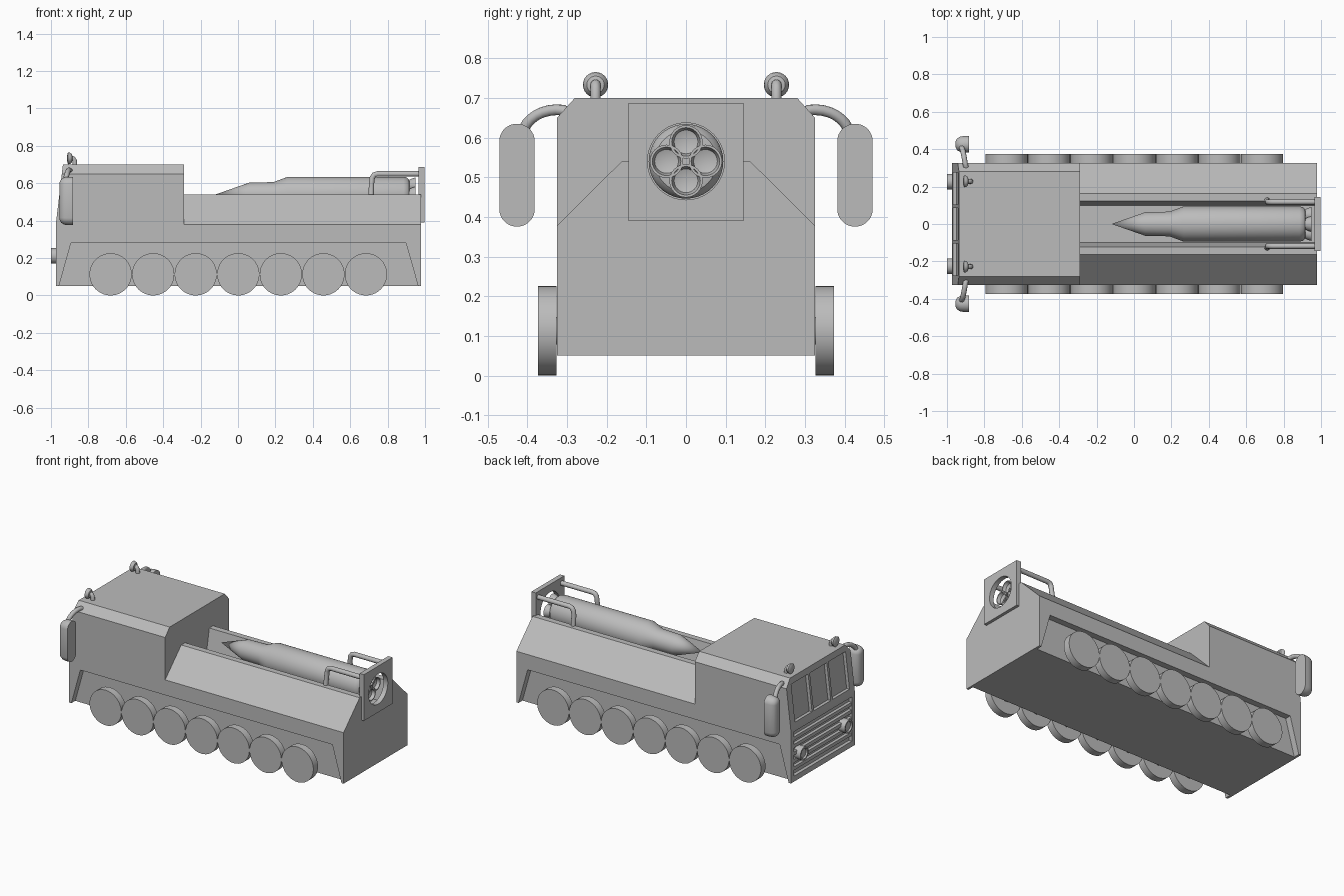
import bpy, bmesh, math
from mathutils import Vector, Matrix

if "Cube" in bpy.data.objects:
    bpy.data.objects.remove(bpy.data.objects["Cube"])

grey = bpy.data.materials.new("plain_grey")
grey.diffuse_color = (0.5, 0.5, 0.5, 1)
grey.use_nodes = True
grey.node_tree.nodes["Principled BSDF"].inputs["Base Color"].default_value = grey.diffuse_color


def activate(ob):
    bpy.ops.object.select_all(action='DESELECT')
    ob.select_set(True)
    bpy.context.view_layer.objects.active = ob


def finish(name, bm, smooth=False):
    bmesh.ops.recalc_face_normals(bm, faces=bm.faces)
    me = bpy.data.meshes.new(name)
    bm.to_mesh(me)
    bm.free()
    me.materials.append(grey)
    ob = bpy.data.objects.new(name, me)
    bpy.context.collection.objects.link(ob)
    if smooth:
        activate(ob)
        bpy.ops.object.shade_smooth_by_angle(angle=math.radians(35))
    return ob


def prism_bm(pts, axis, a, b):
    """Extrude a 2D outline along x (pts are y,z) or y (pts are x,z)."""
    bm = bmesh.new()
    put = (lambda p, t: (t, p[0], p[1])) if axis == 'x' else (lambda p, t: (p[0], t, p[1]))
    f = bm.faces.new([bm.verts.new(put(p, a)) for p in pts])
    ext = bmesh.ops.extrude_face_region(bm, geom=[f])
    d = (b - a, 0, 0) if axis == 'x' else (0, b - a, 0)
    bmesh.ops.translate(bm, vec=d, verts=[v for v in ext['geom'] if isinstance(v, bmesh.types.BMVert)])
    return bm


def prism(name, pts, axis, a, b):
    return finish(name, prism_bm(pts, axis, a, b))


def box(name, x0, x1, y0, y1, z0, z1):
    return prism(name, [(y0, z0), (y1, z0), (y1, z1), (y0, z1)], 'x', x0, x1)


def lathe(name, prof, origin, axis='x', n=32):
    """Revolve (position, radius) points about an axis through origin."""
    bm = bmesh.new()
    vs = [bm.verts.new((p, r, 0)) for p, r in prof]
    es = [bm.edges.new(e) for e in zip(vs, vs[1:])]
    bmesh.ops.spin(bm, geom=vs + es, cent=(0, 0, 0), axis=(1, 0, 0), angle=2 * math.pi, steps=n)
    bmesh.ops.remove_doubles(bm, verts=bm.verts, dist=1e-5)
    if axis == 'y':
        bm.transform(Matrix.Rotation(math.pi / 2, 4, 'Z'))
    bm.transform(Matrix.Translation(origin))
    return finish(name, bm, True)


def tube(name, pts, r):
    cu = bpy.data.curves.new(name, 'CURVE')
    cu.dimensions = '3D'
    cu.bevel_depth, cu.bevel_resolution, cu.use_fill_caps = r, 3, True
    sp = cu.splines.new('POLY')
    sp.points.add(len(pts) - 1)
    for p, c in zip(sp.points, pts):
        p.co = (*c, 1)
    ob = bpy.data.objects.new(name, cu)
    bpy.context.collection.objects.link(ob)
    activate(ob)
    bpy.ops.object.convert(target='MESH')
    ob = bpy.context.object
    ob.data.materials.clear()
    ob.data.materials.append(grey)
    bpy.ops.object.shade_smooth_by_angle(angle=math.radians(40))


def cut(ob, cutters):
    activate(ob)
    for c in cutters:
        m = ob.modifiers.new("cut", 'BOOLEAN')
        m.operation, m.solver, m.object = 'DIFFERENCE', 'EXACT', c
        bpy.ops.object.modifier_apply(modifier=m.name)


def mirrored(half):
    return half + [(-y, z) for y, z in reversed(half)]


# Cab with chamfered roof edges and a sloped windscreen
FRONT, KNEE, BACK = -0.973, 0.39, -0.29
slope = 0.037 / 0.31
bm = prism_bm(mirrored([(0.325, 0.05), (0.325, 0.65), (0.28, 0.70)]), 'x', FRONT, BACK)
bmesh.ops.bisect_plane(bm, geom=bm.verts[:] + bm.edges[:] + bm.faces[:],
                       plane_co=(0, 0, KNEE), plane_no=(0, 0, 1))
for v in bm.verts:
    if v.co.x < -0.9 and v.co.z > KNEE:
        v.co.x += (v.co.z - KNEE) * slope
cab = finish("cab", bm)

# Rear hull with sloped shoulders and a trough along the middle
hull = prism("rear_hull", mirrored([(0.325, 0.05), (0.325, 0.378), (0.162, 0.54),
                                    (0.123, 0.54), (0.098, 0.41)]), 'x', BACK, 0.978)

# Wheel wells on both sides
well = [(-0.971, 0.0), (-0.893, 0.28), (0.898, 0.28), (0.977, 0.0)]
wells = [prism("well_cutter", well, 'y', s * 0.285, s * 0.5) for s in (1, -1)]
cut(hull, wells)

# Windscreen panes and grille opening
depth = 0.02
wz0, wz1 = 0.425, 0.66
pane = [(-1.1, wz0), (FRONT + (wz0 - KNEE) * slope + depth, wz0),
        (FRONT + (wz1 - KNEE) * slope + depth, wz1), (-1.1, wz1)]
panes = [prism("pane_cutter", pane, 'y', y - 0.086, y + 0.086) for y in (-0.19, 0, 0.19)]
grille_hole = box("grille_cutter", -1.1, FRONT + 0.022, -0.295, 0.295, 0.085, 0.37)
cut(cab, wells + panes + [grille_hole])
for c in wells + panes + [grille_hole]:
    bpy.data.objects.remove(c)

# Grille slats
for i in range(5):
    z = 0.132 + i * 0.048
    box("grille_slat", FRONT + 0.002, FRONT + 0.024, -0.297, 0.297, z - 0.011, z + 0.011)

for s in (1, -1):
    # Wheels and axle stubs
    for i in range(7):
        x = -0.681 + i * 0.2275
        lathe("wheel", [(s * 0.326, 0), (s * 0.326, 0.113), (s * 0.373, 0.113), (s * 0.373, 0)],
              (x, 0, 0.113), 'y', 40)
        lathe("axle_stub", [(s * 0.284, 0.035), (s * 0.327, 0.035)], (x, 0, 0.113), 'y', 16)

    # Headlights
    lathe("headlight", [(-0.94, 0), (-0.94, 0.042), (-1.0, 0.042), (-1.0, 0.033),
                        (-0.99, 0.03), (-0.99, 0)], (0, s * 0.226, 0.212), 'x', 24)

    # Roof lamps: domed bowl on a bent stalk
    lathe("roof_lamp", [(-0.915, 0), (-0.912, 0.026), (-0.908, 0.032), (-0.898, 0.03),
                        (-0.888, 0.022), (-0.882, 0)], (0, s * 0.228, 0.733), 'x', 24)
    tube("roof_lamp_stalk", [(-0.895, s * 0.228, 0.735), (-0.882, s * 0.228, 0.733),
                             (-0.874, s * 0.228, 0.722), (-0.872, s * 0.228, 0.695)], 0.013)

    # Side mirror arms
    arm = []
    for i in range(9):
        a = math.radians(100 - i * 11.5)
        arm.append((-0.90 - 0.003 * i, s * (0.325 + 0.088 * math.cos(a)), 0.60 + 0.07 * math.sin(a)))
    tube("mirror_arm", [(-0.89, s * 0.29, 0.655)] + arm, 0.014)

    # Side mirrors: upright capsule, flat at the rear and domed at the front
    bm = bmesh.new()
    rings = []
    for k, x in ((1.0, -0.883), (1.0, -0.905), (0.93, -0.928), (0.72, -0.945), (0.35, -0.954)):
        ring = []
        for j in range(24):
            a = 2 * math.pi * (j + 0.5) / 24
            up = 0.085 if math.sin(a) > 0 else -0.085
            ring.append(bm.verts.new((x, s * 0.426 + 0.045 * k * math.cos(a),
                                      0.505 + up + 0.045 * k * math.sin(a))))
        rings.append(ring)
    for r0, r1 in zip(rings, rings[1:]):
        for j in range(24):
            bm.faces.new((r0[j], r0[(j + 1) % 24], r1[(j + 1) % 24], r1[j]))
    bm.faces.new(rings[0])
    bm.faces.new(rings[-1])
    finish("side_mirror", bm, True)

    # Support rails from the rear plate down to the trough edge
    y = s * 0.118
    tube("support_rail", [(0.975, y, 0.65), (0.745, y, 0.65), (0.728, y, 0.645), (0.718, y, 0.63),
                          (0.714, y, 0.60), (0.712, s * 0.128, 0.53)], 0.015)

# Missile body
lathe("missile", [(-0.12, 0), (0.06, 0.063), (0.19, 0.066), (0.265, 0.094), (0.885, 0.094),
                  (0.903, 0.09), (0.915, 0.078), (0.918, 0.06), (0.918, 0)], (0, 0, 0.54), 'x', 40)

# Four rocket nozzles
for i in range(4):
    a = i * math.pi / 2
    lathe("rocket_nozzle", [(0.91, 0.026), (0.93, 0.036), (0.95, 0.042), (0.95, 0.036),
                            (0.93, 0.03), (0.92, 0)],
          (0, 0.049 * math.cos(a), 0.54 + 0.049 * math.sin(a)), 'x', 24)

# Rear plate with a round opening
plate = box("rear_plate", 0.966, 0.997, -0.145, 0.145, 0.39, 0.687)
hole = lathe("hole_cutter", [(0.9, 0), (0.9, 0.097), (1.1, 0.097), (1.1, 0)], (0, 0, 0.54), 'x', 40)
cut(plate, [hole])
bpy.data.objects.remove(hole)
